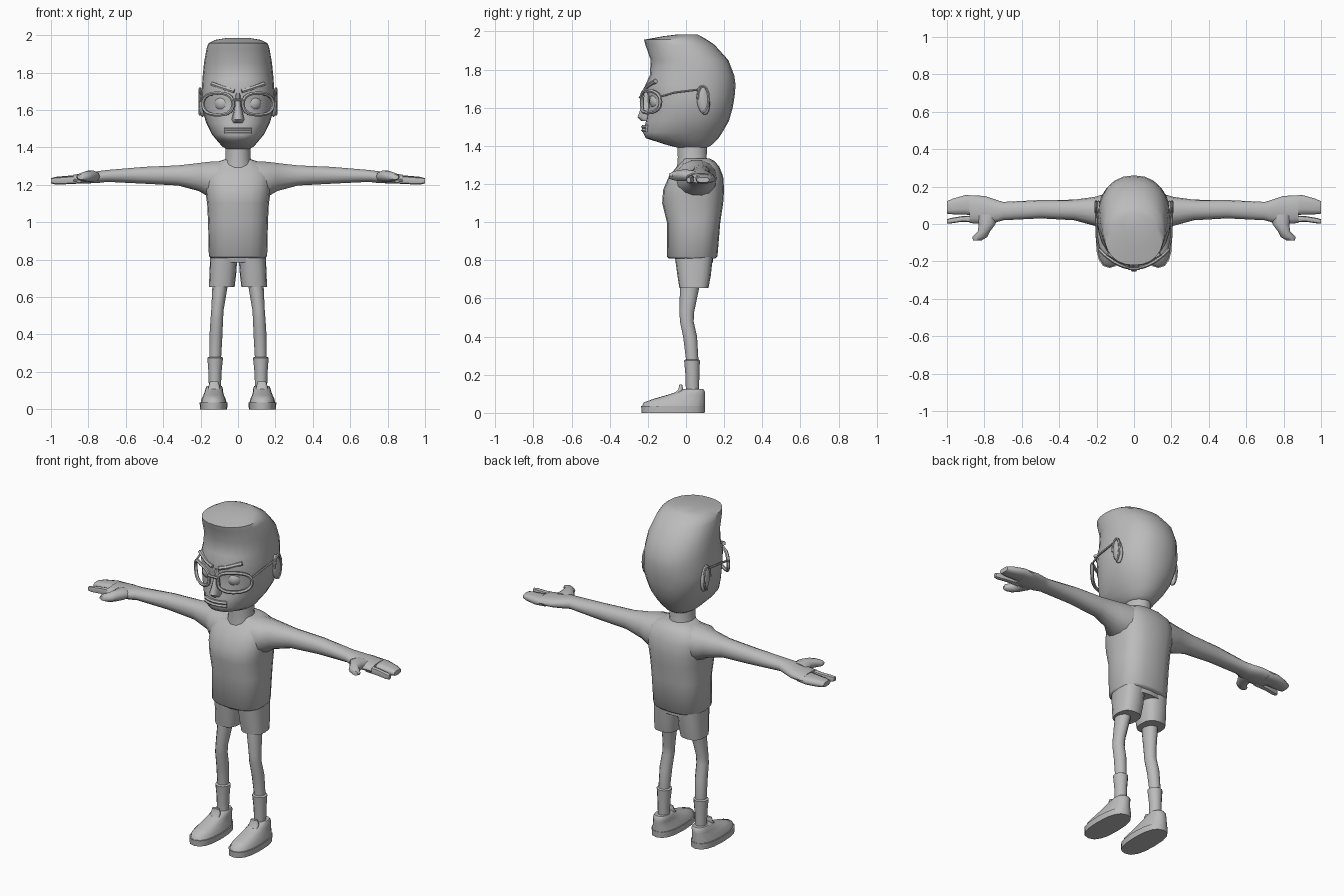
import bpy
import bmesh
from math import sin, cos, pi, radians, copysign
from mathutils import Matrix

old = bpy.data.objects.get("Cube")
if old:
    bpy.data.objects.remove(old, do_unlink=True)

grey = bpy.data.materials.new("plain grey")
grey.use_nodes = True
grey.diffuse_color = (0.5, 0.5, 0.5, 1)
grey.node_tree.nodes["Principled BSDF"].inputs["Base Color"].default_value = grey.diffuse_color


def finish(obj, mirror=False, angle=50):
    """Colour, smooth and optionally mirror a part across the body."""
    obj.data.materials.clear()
    obj.data.materials.append(grey)
    bpy.ops.object.select_all(action="DESELECT")
    obj.select_set(True)
    bpy.context.view_layer.objects.active = obj
    if mirror:
        obj.modifiers.new("both sides", "MIRROR").use_axis = (True, False, False)
    bpy.ops.object.shade_smooth_by_angle(angle=radians(angle))
    return obj


def from_bmesh(name, bm, **options):
    bmesh.ops.recalc_face_normals(bm, faces=bm.faces)
    mesh = bpy.data.meshes.new(name)
    bm.to_mesh(mesh)
    bm.free()
    obj = bpy.data.objects.new(name, mesh)
    bpy.context.collection.objects.link(obj)
    return finish(obj, **options)


def loft(name, rows, axis="z", sides=16, power=2.0, **options):
    """Skin rounded rings; a row is position, then low and high on the other two axes."""
    bm = bmesh.new()
    rings = []
    for t, a_low, a_high, b_low, b_high in rows:
        ring = []
        for i in range(sides):
            turn = 2 * pi * i / sides
            u = copysign(abs(cos(turn)) ** (2 / power), cos(turn))
            v = copysign(abs(sin(turn)) ** (2 / power), sin(turn))
            a = (a_low + a_high + u * (a_high - a_low)) / 2
            b = (b_low + b_high + v * (b_high - b_low)) / 2
            spot = {"z": (a, b, t), "x": (t, a, b), "y": (a, t, b)}[axis]
            ring.append(bm.verts.new(spot))
        rings.append(ring)
    for low, high in zip(rings, rings[1:]):
        for i in range(sides):
            j = (i + 1) % sides
            bm.faces.new((low[i], low[j], high[j], high[i]))
    bm.faces.new(rings[0])
    bm.faces.new(rings[-1])
    return from_bmesh(name, bm, **options)


def centred(rows):
    """Turn half widths into rows that are symmetric in x."""
    return [(z, -w, w, front, back) for z, w, front, back in rows]


def tube(name, points, thickness, cyclic=False, **options):
    curve = bpy.data.curves.new(name, "CURVE")
    curve.dimensions = "3D"
    curve.bevel_depth = thickness
    curve.bevel_resolution = 1
    curve.use_fill_caps = True
    spline = curve.splines.new("POLY")
    spline.points.add(len(points) - 1)
    for point, place in zip(spline.points, points):
        point.co = (*place, 1)
    spline.use_cyclic_u = cyclic
    obj = bpy.data.objects.new(name, curve)
    bpy.context.collection.objects.link(obj)
    bpy.ops.object.select_all(action="DESELECT")
    obj.select_set(True)
    bpy.context.view_layer.objects.active = obj
    bpy.ops.object.convert(target="MESH")
    return finish(bpy.context.object, **options)


def ball(name, centre, size, tilt=0, **options):
    bm = bmesh.new()
    bmesh.ops.create_uvsphere(bm, u_segments=16, v_segments=10, radius=1)
    place = Matrix.Translation(centre) @ Matrix.Rotation(tilt, 4, "X") @ Matrix.Diagonal((*size, 1))
    bmesh.ops.transform(bm, matrix=place, verts=bm.verts)
    return from_bmesh(name, bm, **options)


# Head with jutting hair front and flat crown
loft("head", centred([
    (1.385, .05, -.02, .1), (1.405, .085, -.1, .135), (1.44, .115, -.21, .17),
    (1.47, .14, -.225, .19), (1.53, .17, -.21, .225), (1.6, .19, -.2, .245),
    (1.66, .197, -.2, .255), (1.72, .193, -.213, .26), (1.77, .19, -.19, .253),
    (1.85, .182, -.185, .222), (1.93, .168, -.213, .15), (1.957, .158, -.22, .11),
    (1.975, .12, -.12, .08), (1.985, .06, -.04, .06)]), sides=24, power=2.25)

# Face
loft("nose", centred([
    (1.69, .014, -.215, -.15), (1.61, .02, -.235, -.15),
    (1.55, .034, -.257, -.15), (1.53, .026, -.235, -.15)]), sides=10)
ball("eyes", (.08, -.145, 1.635), (.047, .047, .047), mirror=True)
tube("eyebrows", [(.02, -.212, 1.7), (.07, -.2, 1.715), (.14, -.16, 1.74)], .012, mirror=True)
for name, z in (("upper_lip", 1.5), ("lower_lip", 1.482)):
    tube(name, [(x / 100, -.224 + 4 * (x / 100) ** 2, z) for x in (-7, -3, 0, 3, 7)], .011)

# Ears
ball("ears", (.19, .09, 1.64), (.02, .034, .078), tilt=.15, mirror=True)
tube("ear_rims", [(.203, .09 + .03 * cos(a), 1.645 + .07 * sin(a))
                  for a in (pi * i / 6 - pi / 2 for i in range(10))], .007, mirror=True)

# Wrap-around glasses
def wrap(x):
    return -.235 + 2.9 * x * x

rim = []
for i in range(20):
    a = 2 * pi * i / 20
    x = .107 + .08 * copysign(abs(cos(a)) ** .8, cos(a))
    rim.append((x, wrap(x), 1.632 + .058 * copysign(abs(sin(a)) ** .8, sin(a))))
tube("glasses_rims", rim, .01, cyclic=True, mirror=True)
tube("glasses_bridge", [(x / 100, wrap(x / 100) - .005, 1.655) for x in (-3, 0, 3)], .008)
tube("glasses_arms", [(.188, -.13, 1.66), (.2, -.06, 1.68), (.203, .06, 1.695)], .006, mirror=True)

# Neck and shirt
loft("neck", centred([(1.28, .085, -.05, .13), (1.34, .068, -.045, .11),
                      (1.43, .068, -.05, .115)]), sides=14)
loft("shirt", centred([
    (.81, .148, -.09, .155), (.82, .156, -.1, .165), (1, .16, -.1, .18),
    (1.1, .165, -.125, .195), (1.17, .175, -.12, .2), (1.24, .18, -.09, .195),
    (1.29, .165, -.05, .175), (1.32, .12, -.02, .15), (1.335, .075, -.02, .12)]),
    sides=20, power=2.6)

# Arms and palms
loft("arms", [
    (.06, -.06, .17, 1.13, 1.33), (.16, -.05, .16, 1.135, 1.325), (.21, -.01, .145, 1.165, 1.318),
    (.32, .02, .13, 1.195, 1.305), (.5, .03, .128, 1.205, 1.297), (.7, .02, .118, 1.215, 1.28),
    (.74, .008, .13, 1.21, 1.275), (.8, .0, .15, 1.207, 1.265), (.88, .005, .154, 1.205, 1.255)],
    axis="x", sides=14, power=2.2, mirror=True)
loft("fingers", [(.84, .045, .15, 1.207, 1.255), (.9, .05, .155, 1.205, 1.25),
                 (.97, .052, .135, 1.203, 1.244), (1, .055, .122, 1.208, 1.236)],
     axis="x", sides=10, power=2.8, mirror=True)
loft("first_finger", [(.84, .008, .045, 1.207, 1.25), (.92, .012, .042, 1.203, 1.245),
                      (.98, .003, .032, 1.203, 1.24), (1, .003, .025, 1.208, 1.235)],
     axis="x", sides=8, power=2.5, mirror=True)
loft("thumbs", [(.05, .73, .84, 1.212, 1.27), (0, .74, .83, 1.215, 1.278),
                (-.04, .77, .835, 1.215, 1.275), (-.07, .785, .865, 1.22, 1.265),
                (-.088, .815, .86, 1.228, 1.255)],
     axis="y", sides=10, mirror=True)

# Shorts
loft("shorts_hips", centred([(.785, .14, -.05, .14), (.86, .14, -.07, .145)]), power=2.5)
loft("shorts_legs", [(.655, .018, .155, -.035, .118), (.72, .01, .153, -.045, .13),
                     (.83, .002, .148, -.06, .142)], power=2.6, mirror=True)

# Legs, socks and shoes
loft("legs", [(.1, .09, .15, .0, .062), (.28, .09, .153, .0, .065), (.4, .083, .152, -.015, .058),
              (.48, .08, .147, -.032, .04), (.53, .077, .143, -.034, .043),
              (.66, .055, .137, -.032, .07), (.75, .045, .135, -.03, .09)],
     sides=12, mirror=True)
loft("socks", [(.09, .092, .155, .0, .068), (.2, .088, .158, -.003, .07),
               (.275, .08, .164, -.01, .073), (.28, .088, .156, -.002, .067)],
     sides=12, mirror=True)
loft("shoe_soles", [(0, .058, .203, -.233, .098), (.035, .056, .205, -.235, .1)],
     power=2.5, mirror=True)
loft("shoes", [(.03, .06, .2, -.232, .098), (.055, .066, .195, -.222, .1),
               (.075, .075, .185, -.165, .1), (.095, .08, .178, -.095, .1),
               (.115, .082, .172, -.035, .098), (.125, .088, .166, -.02, .09)],
     power=2.4, mirror=True)
loft("shoe_tongues", [(.09, .095, .16, -.07, -.03), (.125, .098, .157, -.04, -.015),
                      (.148, .105, .15, -.035, -.02)], sides=10, power=3, mirror=True)
